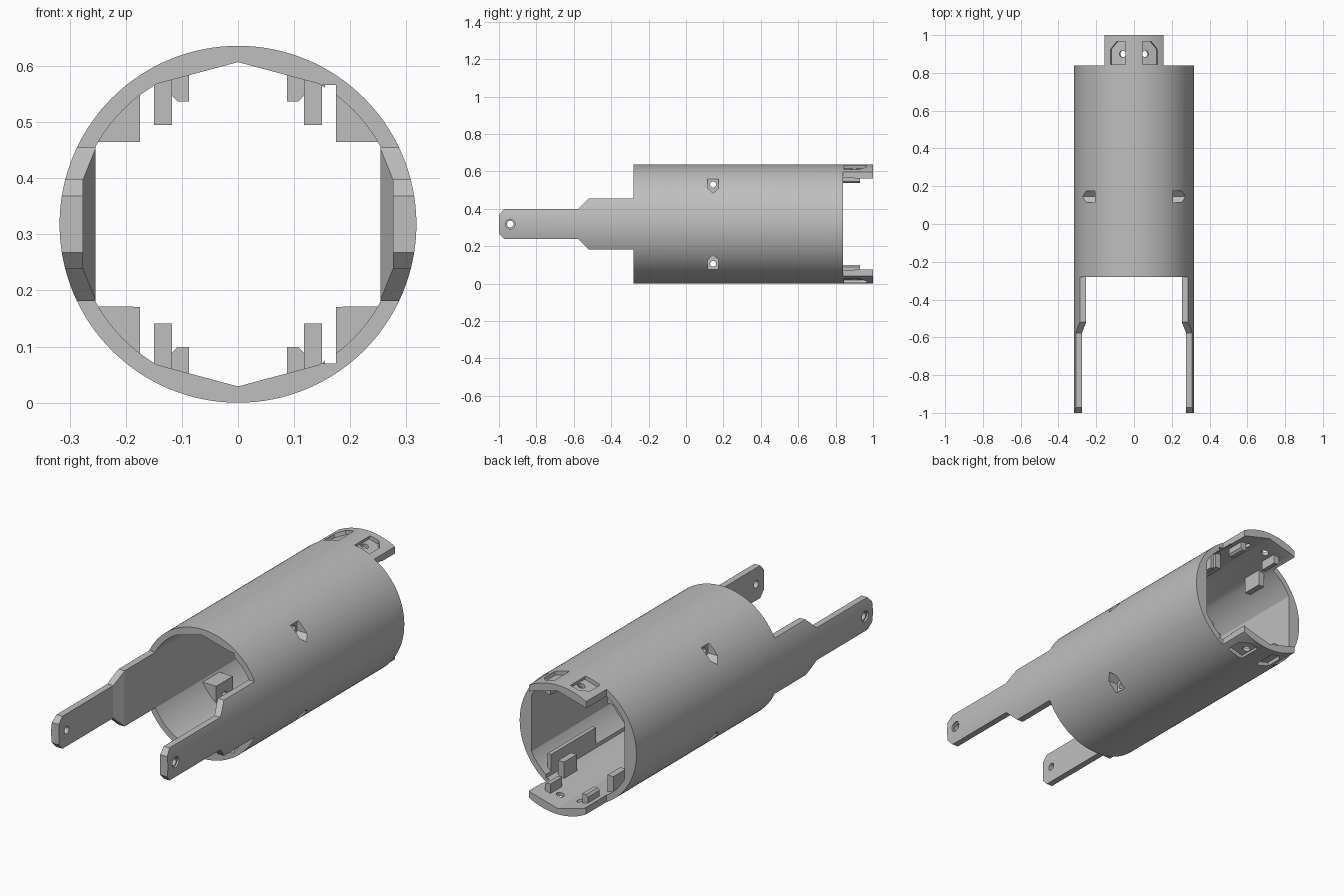
import bpy, bmesh
from math import sin, cos, pi, radians
from mathutils import Matrix, Vector

cube = bpy.data.objects.get("Cube")
if cube:
    bpy.data.objects.remove(cube)

R, RI = 0.318, 0.289           # outer and inner radius
FRONT, BACK = -0.28, 0.84      # ends of the closed tube
SIDES = (1, -1)

SHADE = (0.52, 0.52, 0.52, 1)
grey = bpy.data.materials.new("plain_grey")
grey.use_nodes = True
grey.diffuse_color = SHADE
grey.node_tree.nodes["Principled BSDF"].inputs["Base Color"].default_value = SHADE


def prism(name, pts, axis, lo, hi, matrix=Matrix.Identity(4)):
    """Extrude a 2D outline along an axis, in coordinates centred on the tube axis."""
    place = {"x": lambda a, b, t: (t, a, b),
             "y": lambda a, b, t: (a, t, b),
             "z": lambda a, b, t: (a, b, t)}[axis]
    bm = bmesh.new()
    rings = [[bm.verts.new(matrix @ Vector(place(a, b, t))) for a, b in pts] for t in (lo, hi)]
    low, high = rings
    bm.faces.new(low)
    bm.faces.new(high)
    for i in range(len(pts)):
        bm.faces.new((low[i - 1], low[i], high[i], high[i - 1]))
    bm.normal_update()
    bmesh.ops.recalc_face_normals(bm, faces=bm.faces)
    if bm.calc_volume(signed=True) < 0:
        bmesh.ops.reverse_faces(bm, faces=bm.faces)
    mesh = bpy.data.meshes.new(name)
    bm.to_mesh(mesh)
    bm.free()
    mesh.materials.append(grey)
    obj = bpy.data.objects.new(name, mesh)
    bpy.context.collection.objects.link(obj)
    return obj


def rect(a0, a1, b0, b1):
    return [(a0, b0), (a1, b0), (a1, b1), (a0, b1)]


def arc(r, start, end, n, a=0, b=0):
    return [(a + r * cos(start + (end - start) * i / n),
             b + r * sin(start + (end - start) * i / n)) for i in range(n + 1)]


def circle(r, n, a=0, b=0):
    return arc(r, 0, 2 * pi, n, a, b)[:-1]


def flip(sx, sz):
    return Matrix.Diagonal((sx, 1, sz, 1))


def combine(target, tool, operation):
    mod = target.modifiers.new("join", "BOOLEAN")
    mod.operation, mod.solver, mod.object = operation, "EXACT", tool
    bpy.context.view_layer.objects.active = target
    bpy.ops.object.modifier_apply(modifier=mod.name)
    bpy.data.objects.remove(tool)


def cut(tool):
    combine(body, tool, "DIFFERENCE")


def add(tool):
    combine(body, tool, "UNION")


# Full-length cylinder, bored with flat sides and a peaked top and bottom
body = prism("tube_body", circle(R, 128), "y", -1, 1)
quarter = arc(RI, radians(28.5), radians(60), 10)
half = quarter + [(0, RI)] + [(-x, z) for x, z in reversed(quarter)]
bore = half + [(-x, -z) for x, z in half]
cut(prism("bore", bore, "y", -1.1, 1.1))

# Trim the front to two stepped side arms
outline = [(-1.1, 0.4), (FRONT, 0.4), (FRONT, 0.137), (-0.52, 0.137), (-0.577, 0.08),
           (-0.972, 0.08), (-1.0, 0.05), (-1.1, 0.05)]
for sz in SIDES:
    cut(prism("arm_trim", outline, "x", -0.5, 0.5, flip(1, sz)))
inner = [(0.2, -1.1), (0.276, -1.1), (0.276, -0.577), (0.253, -0.52), (0.2, -0.52)]
for sx in SIDES:
    cut(prism("arm_thinning", inner, "z", -0.3, 0.3, flip(sx, 1)))
    cut(prism("arm_hole", circle(0.018, 24, -0.94), "x", 0.2, 0.4, flip(sx, 1)))
    cut(prism("arm_counterbore", circle(0.026, 24, -0.94), "x", 0.308, 0.4, flip(sx, 1)))
    # Trim the back to a top and a bottom tongue
    cut(prism("tongue_trim", rect(0.155, 0.5, BACK, 1.1), "z", -0.5, 0.5, flip(sx, 1)))

# Inner blocks, guide plates and grooves
pad = [(0.175, 0.147)] + arc(0.3, radians(29.3), radians(54.3), 8)
stud = [(0.087, 0.27), (0.087, 0.219), (0.108, 0.219), (0.118, 0.229), (0.118, 0.27)]
for sz in SIDES:
    cut(prism("groove", rect(0.15, 0.175, 0.2, 0.248), "y", -0.4, 0.9, flip(1, sz)))
    add(prism("long_rail", rect(0.175, 0.195, 0.147, 0.235), "y", 0.45, 0.8, flip(1, sz)))
    for sx in SIDES:
        m = flip(sx, sz)
        add(prism("screw_block", pad, "y", 0.08, 0.21, m))
        add(prism("guide_plate", rect(0.118, 0.15, 0.177, 0.262), "y", 0.68, 0.78, m))
        add(prism("tongue_stud", stud, "y", BACK, 0.93, m))

# Screw pockets with holes, on the sides and on the tongues
side_pocket = [(0.115, 0.242), (0.175, 0.242), (0.175, 0.192), (0.145, 0.165), (0.115, 0.192)]
tongue_pocket = [(-0.039, 0.845), (0.044, 0.845), (0.044, 0.925), (0.01, 0.965), (-0.039, 0.965)]
tilt = Matrix.Rotation(radians(15), 4, "Y")
for sx in SIDES:
    for sz in SIDES:
        m = flip(sx, sz)
        cut(prism("side_pocket", side_pocket, "x", 0.2, 0.4, m))
        cut(prism("side_hole", circle(0.016, 24, 0.145, 0.212), "x", 0.1, 0.3, m))
        cut(prism("tongue_pocket", tongue_pocket, "z", 0.298, 0.4, m @ tilt))
        cut(prism("tongue_hole", circle(0.018, 24, -0.018, 0.9), "z", 0.24, 0.4, m @ tilt))

# Stand the tube on the ground and smooth its round faces
body.data.transform(Matrix.Translation((0, 0, R)))
bpy.ops.object.select_all(action="DESELECT")
body.select_set(True)
bpy.context.view_layer.objects.active = body
bpy.ops.object.shade_smooth_by_angle(angle=radians(20))
